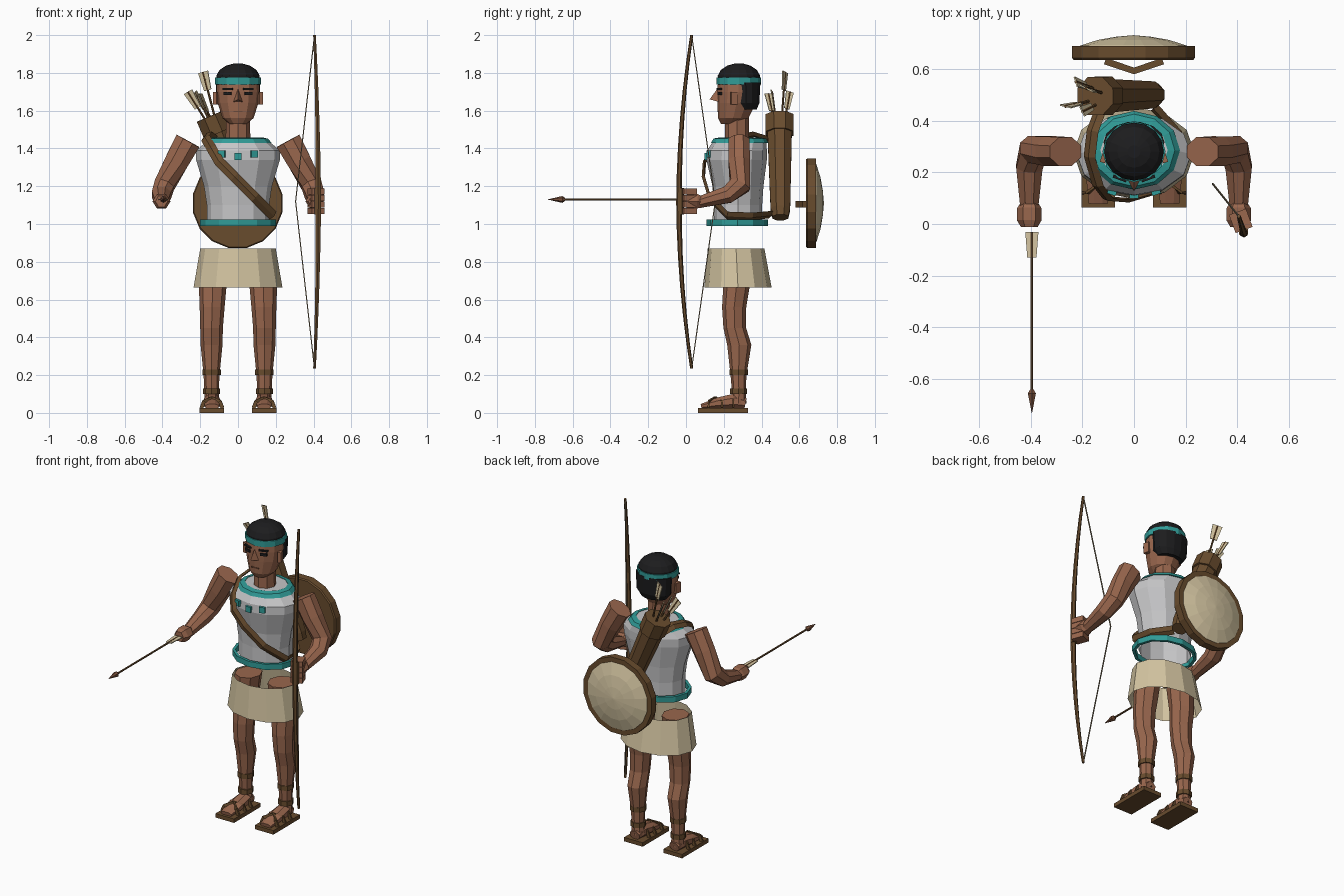
import bpy, bmesh, math
from mathutils import Vector


def material(name, r, g, b):
    m = bpy.data.materials.new(name)
    m.diffuse_color = (r, g, b, 1)
    return m


SKIN = material("skin", 0.32, 0.135, 0.075)
GREY = material("tunic_grey", 0.56, 0.56, 0.57)
CREAM = material("cream", 0.66, 0.56, 0.36)
TEAL = material("teal", 0.03, 0.33, 0.31)
BROWN = material("leather_brown", 0.14, 0.072, 0.027)
BLACK = material("hair_black", 0.012, 0.012, 0.013)
BRONZE = material("arrowhead_brown", 0.18, 0.075, 0.04)
STRING = material("string", 0.25, 0.2, 0.13)


def make(name, verts, faces, mat):
    me = bpy.data.meshes.new(name)
    me.from_pydata([tuple(v) for v in verts], [], faces)
    bm = bmesh.new()
    bm.from_mesh(me)
    bmesh.ops.recalc_face_normals(bm, faces=bm.faces)
    bm.to_mesh(me)
    bm.free()
    me.materials.append(mat)
    ob = bpy.data.objects.new(name, me)
    bpy.context.collection.objects.link(ob)
    return ob


def skin_rings(name, rings, mat, caps=(True, True), closed=False):
    n, k = len(rings[0]), len(rings)
    faces = []
    for i in range(k if closed else k - 1):
        a, b = i * n, ((i + 1) % k) * n
        faces += [(a + j, a + (j + 1) % n, b + (j + 1) % n, b + j) for j in range(n)]
    if not closed and caps[0]:
        faces.append(tuple(range(n)))
    if not closed and caps[1]:
        faces.append(tuple(range((k - 1) * n, k * n)))
    return make(name, [v for r in rings for v in r], faces, mat)


def loft(name, rows, mat, n=12, caps=(True, True), closed=False):
    """Stack of horizontal ellipses: (x, y, z, rx, ry)."""
    rings = [[(x + rx * math.cos(2 * math.pi * j / n), y + ry * math.sin(2 * math.pi * j / n), z)
              for j in range(n)] for x, y, z, rx, ry in rows]
    return skin_rings(name, rings, mat, caps, closed)


def tube(name, pts, radii, mat, n=6, ref=lambda p: Vector((0, 0, 1)), turn=0.5):
    """Sweep an ellipse along a path; radii are (sideways, along ref)."""
    pts = [Vector(p) for p in pts]
    rings = []
    for i, p in enumerate(pts):
        a = (p - pts[max(i - 1, 0)]).normalized()
        b = (pts[min(i + 1, len(pts) - 1)] - p).normalized()
        t = (a + b).normalized()
        s = t.cross(ref(p)).normalized()
        u = s.cross(t)
        r1, r2 = radii[i] if isinstance(radii, list) else radii
        ang = [2 * math.pi * (j + turn) / n for j in range(n)]
        rings.append([p + s * r1 * math.cos(q) + u * r2 * math.sin(q) for q in ang])
    return skin_rings(name, rings, mat)


def box(name, c, s, mat, rz=0.0):
    v = [(x * s[0] / 2, y * s[1] / 2, z * s[2] / 2) for z in (-1, 1) for x, y in ((-1, -1), (1, -1), (1, 1), (-1, 1))]
    ob = make(name, v, [(0, 1, 2, 3), (4, 5, 6, 7)] + [(i, (i + 1) % 4, 4 + (i + 1) % 4, 4 + i) for i in range(4)], mat)
    ob.location, ob.rotation_euler = c, (0, 0, rz)
    return ob


def along_x(p):
    return Vector((1, 0, 0))


def along_y(p):
    return Vector((0, 1, 0))


# Torso, open at the bottom
loft("tunic", [(0, .275, 1.0, .165, .128), (0, .275, 1.1, .165, .128), (0, .275, 1.2, .18, .135),
               (0, .268, 1.34, .222, .16), (0, .27, 1.39, .222, .158), (0, .285, 1.44, .16, .14),
               (0, .285, 1.455, .13, .11)], GREY, 12, (False, True))
loft("collar", [(0, .285, 1.43, .178, .152), (0, .285, 1.452, .158, .14), (0, .285, 1.458, .13, .11),
                (0, .285, 1.435, .13, .11)], TEAL, 12, closed=True)
loft("belt", [(0, .272, .99, .2, .163), (0, .272, 1.025, .2, .163), (0, .272, 1.025, .182, .146),
              (0, .272, .99, .182, .146)], TEAL, 12, closed=True)
loft("skirt", [(0, .275, .665, .235, .178), (0, .265, .87, .2, .15)], CREAM, 12, (False, False))
for x, y, z, a in ((-.085, .123, 1.37, -.3), (0, .108, 1.358, 0), (.085, .123, 1.37, .3)):
    box("chest_badge", (x, y, z), (.035, .02, .036), TEAL, a)

# Head
loft("neck", [(0, .27, 1.43, .066, .064), (0, .27, 1.6, .062, .062)], SKIN, 8)
loft("head", [(0, .235, 1.53, .045, .05), (0, .25, 1.56, .082, .08), (0, .268, 1.64, .108, .102),
              (0, .277, 1.7, .115, .112), (0, .28, 1.76, .113, .11)], SKIN, 12)
loft("hair_cap", [(0, .28, 1.735, .113, .111), (0, .28, 1.785, .115, .112), (0, .28, 1.815, .098, .096),
                  (0, .28, 1.838, .064, .062), (0, .28, 1.849, .025, .025)], BLACK, 16)
loft("hair_back", [(0, .32, 1.605, .085, .055), (0, .318, 1.64, .112, .072), (0, .316, 1.75, .118, .08)], BLACK, 14)
loft("headband", [(0, .28, 1.738, .122, .118), (0, .28, 1.775, .122, .118), (0, .28, 1.775, .108, .104),
                  (0, .28, 1.738, .108, .104)], TEAL, 12, closed=True)
make("nose", [(-.027, .178, 1.645), (.027, .178, 1.645), (0, .125, 1.66), (0, .165, 1.715)],
     [(0, 1, 2), (0, 2, 3), (1, 2, 3), (0, 1, 3)], SKIN)
box("mouth", (0, .17, 1.595), (.05, .006, .006), BRONZE)

for s in (-1, 1):
    box("ear", (s * .117, .255, 1.665), (.02, .036, .065), SKIN, s * .3)
    box("eye", (s * .055, .178, 1.69), (.04, .012, .016), BLACK, s * .35)
    box("eyebrow", (s * .055, .176, 1.715), (.055, .012, .009), BLACK, s * .35)

    # Arms and fists
    tube("arm", [(s * .265, .28, 1.44), (s * .325, .282, 1.33), (s * .39, .285, 1.205), (s * .405, .22, 1.155),
                 (s * .405, .07, 1.115)],
         [(.06, .074), (.062, .068), (.062, .058), (.05, .055), (.033, .038)], SKIN, 8, along_x)
    tube("fist", [(s * .405, .085, 1.115), (s * .405, .06, 1.12), (s * .405, .015, 1.12), (s * .405, -.012, 1.12)],
         [(.032, .034), (.048, .044), (.048, .044), (.032, .034)], SKIN, 6, turn=0)

    # Legs
    x = s * .14
    loft("leg", [(x, .28, .1, .038, .036), (x, .278, .2, .042, .042), (x, .282, .36, .058, .064),
                 (x, .258, .45, .06, .06), (x - s * .003, .255, .56, .066, .064), (x - s * .006, .267, .67, .073, .07),
                 (x - s * .025, .27, .865, .078, .085)], SKIN, 8)
    for z, r in ((.1, .046), (.2, .049)):
        loft("ankle_band", [(x, .278, z, r, r), (x, .278, z + .03, r, r)], BROWN, 8)

    # Feet and sandals
    fx = s * .138
    tube("foot", [(fx, .315, .05), (fx, .26, .062), (fx, .17, .052), (fx, .08, .034)],
         [(.035, .03), (.044, .045), (.05, .032), (.04, .014)], SKIN, 8)
    loft("ankle", [(fx, .278, .05, .042, .042), (x, .28, .11, .037, .036)], SKIN, 8)
    box("sandal_sole", (fx, .197, .0125), (.13, .265, .025), BROWN)
    for y0, y1 in ((.12, .19), (.19, .12), (.25, .25)):
        h = .09 if y0 == .25 else .078
        tube("sandal_strap", [(fx - .056, y0, .025), (fx - .042, y0, .06), (fx, (y0 + y1) / 2, h),
                              (fx + .042, y1, .06), (fx + .056, y1, .025)], (.014, .007), BROWN, 4, along_y)

# Bow and string
bow = []
for i in range(13):
    t = -1 + i / 6
    bow.append((.425 - .02 * t * t, -.037 + .067 * t * t, 1.1175 + .8825 * t))
tube("bow", bow, [(.017 - .009 * abs(i - 6) / 6, .015 - .007 * abs(i - 6) / 6) for i in range(13)],
     BROWN, 6, along_y)
tube("bow_string", [bow[0], (.305, .155, 1.12), bow[-1]], (.004, .004), STRING, 4, along_y)
tube("bow_grip", [(.423, -.03, 1.05), (.423, -.03, 1.19)], (.02, .02), BROWN, 6, along_y)
for i in range(4):
    box("finger", (.413, .012, 1.068 + .035 * i), (.07, .075, .032), SKIN, .35)


# Arrows: shaft with a flat feather plate at the tail
def arrow(name, tail, tip, w, ref):
    a, b = Vector(tail), Vector(tip)
    d = (b - a).normalized()
    tube(name + "_shaft", [a, b], (.006, .006), BROWN, 6, ref)
    tube(name + "_feather", [a, a + d * .1], [(w, .004), (w * .7, .004)], CREAM, 4, ref)


arrow("held_arrow", (-.395, -.03, 1.13), (-.395, -.66, 1.13), .036, lambda p: Vector((0, 0, 1)))
tube("held_arrow_head", [(-.395, -.64, 1.13), (-.395, -.655, 1.13), (-.395, -.73, 1.13)],
     [(.008, .008), (.018, .018), (.001, .001)], BRONZE, 6)
for tail, w, ref in (((-.185, .525, 1.805), .042, Vector((.5, 1, 0))), ((-.265, .455, 1.7), .036, Vector((0, 1, .4))),
                     ((-.225, .55, 1.7), .03, Vector((1, .3, 0))), ((-.2, .435, 1.69), .03, Vector((1, .5, 0)))):
    arrow("quiver_arrow", tail, (-.08, .495, 1.4), w, lambda p, r=ref: r)

# Quiver and shoulder strap
m, e = Vector((-.15, .495, 1.57)), Vector((.08, .5, 1.035))
tube("quiver", [e, e.lerp(m, .08), e.lerp(m, .85)], [(.045, .045), (.056, .056), (.07, .07)], BROWN, 8, along_y)
tube("quiver_rim", [e.lerp(m, .83), m], [(.08, .08), (.08, .08)], BROWN, 8, along_y)
tube("shoulder_strap", [(-.13, .44, 1.45), (-.16, .36, 1.475), (-.172, .26, 1.455), (-.14, .15, 1.4),
                        (-.1, .098, 1.33), (-.02, .092, 1.25), (.09, .125, 1.14), (.185, .22, 1.045),
                        (.17, .35, 1.04), (.08, .45, 1.05)], (.027, .009), BROWN, 4,
     lambda p: p - Vector((0, .28, 1.2)), turn=0)

# Round shield on the back
Y = Vector((0, 1, 0))
C = Vector((-.002, 0, 1.11))
tube("shield_rim", [C + Y * y for y in (.635, .642, .688)], [(.236, .236), (.242, .242), (.242, .242)], BROWN, 16)
tube("shield_face", [C + Y * y for y in (.684, .69, .712, .724, .73)],
     [(.215, .215), (.21, .21), (.14, .14), (.07, .07), (.004, .004)], CREAM, 16)
tube("shield_handle", [(-.112, .63, 1.105), (0, .592, 1.105), (.112, .63, 1.105)], (.018, .024), BROWN, 4)
